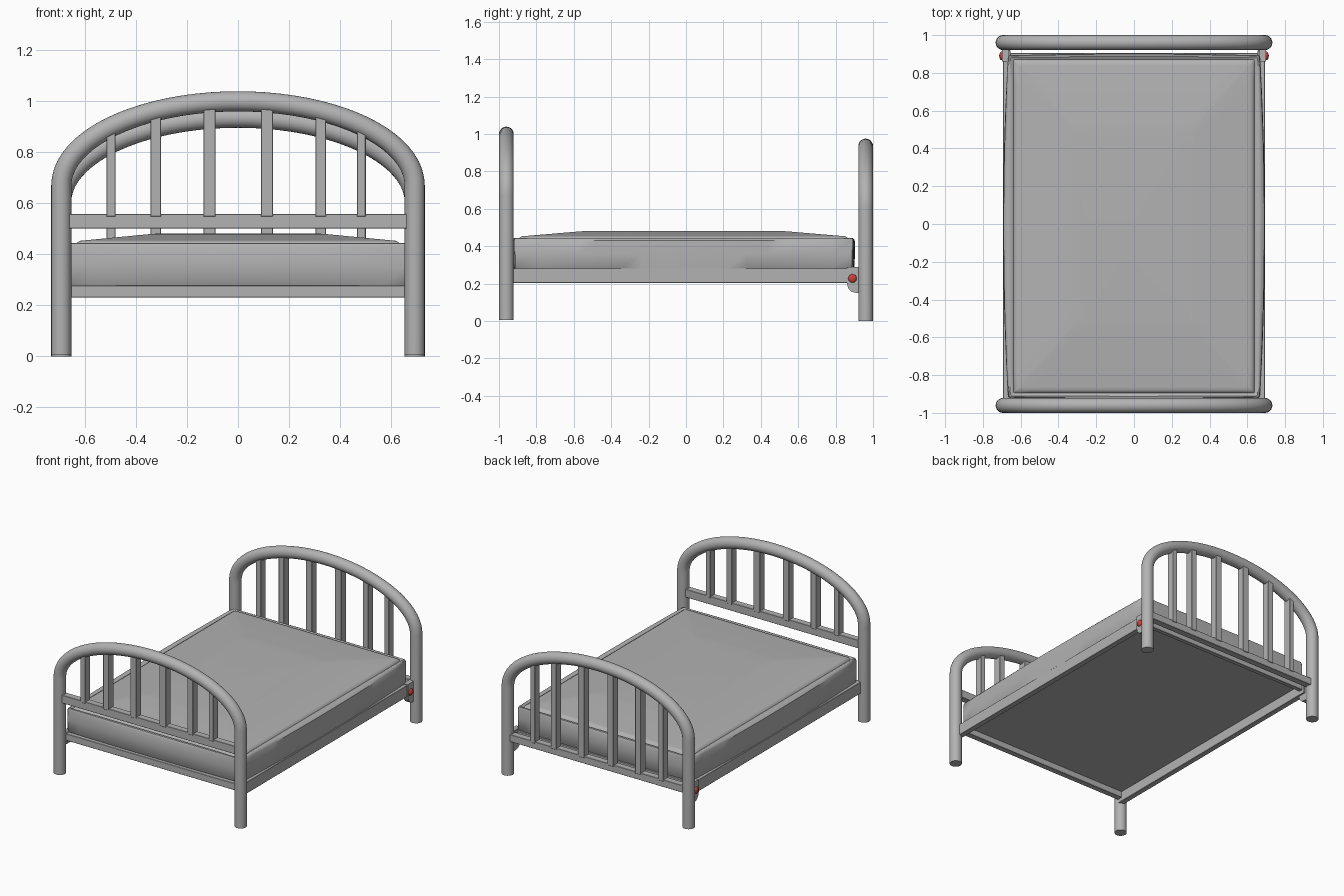
import bpy, bmesh, math

if "Cube" in bpy.data.objects:
    bpy.data.objects.remove(bpy.data.objects["Cube"])

LEG_X, LEG_R = 0.693, 0.0395
ARCH_B = 0.330          # rise of the arch centreline above the straight legs


def material(name, colour):
    mat = bpy.data.materials.new(name)
    mat.diffuse_color = colour
    mat.use_nodes = True
    mat.node_tree.nodes["Principled BSDF"].inputs["Base Color"].default_value = mat.diffuse_color
    return mat


GREY = material("dark_grey", (0.45, 0.45, 0.45, 1))
RED = material("red", (0.6, 0.05, 0.04, 1))


def add_object(name, bm, mat=GREY, angle=35):
    bmesh.ops.recalc_face_normals(bm, faces=bm.faces)
    me = bpy.data.meshes.new(name)
    bm.to_mesh(me)
    bm.free()
    me.materials.append(mat)
    ob = bpy.data.objects.new(name, me)
    bpy.context.collection.objects.link(ob)
    bpy.ops.object.select_all(action='DESELECT')
    ob.select_set(True)
    bpy.context.view_layer.objects.active = ob
    bpy.ops.object.shade_smooth_by_angle(angle=math.radians(angle))
    return ob


def box(name, x, y, z):
    bm = bmesh.new()
    bmesh.ops.create_cube(bm, size=1)
    for v in bm.verts:
        for i, (a, b) in enumerate((x, y, z)):
            v.co[i] = a if v.co[i] < 0 else b
    bmesh.ops.bevel(bm, geom=bm.edges[:], offset=0.002, segments=1, affect='EDGES')
    return add_object(name, bm)


def skin(bm, rings):
    # join matching vertex rings with quads and close both ends
    n = len(rings[0])
    for r1, r2 in zip(rings, rings[1:]):
        for k in range(n):
            bm.faces.new((r1[k], r1[(k + 1) % n], r2[(k + 1) % n], r2[k]))
    bm.faces.new(rings[0])
    bm.faces.new(rings[-1])


def arch_tube(name, y, z0, spring):
    # round tube swept up one leg, over the half ellipse and down the other leg
    path = [(LEG_X, z0, 0)]
    for i in range(41):
        a = math.pi * i / 40
        path.append((LEG_X * math.cos(a), spring + ARCH_B * math.sin(a),
                     math.atan2(math.sin(a) / ARCH_B, math.cos(a) / LEG_X)))
    path.append((-LEG_X, z0, math.pi))
    bm = bmesh.new()
    n = 24
    rings = []
    for px, pz, t in path:
        ring = []
        for k in range(n):
            b = 2 * math.pi * k / n
            r = LEG_R * math.cos(b)
            ring.append(bm.verts.new((px + r * math.cos(t), y + LEG_R * math.sin(b),
                                      pz + r * math.sin(t))))
        rings.append(ring)
    skin(bm, rings)
    return add_object(name, bm)


def bed_end(label, y, z0, spring, bar):
    arch_tube(label + "_arch", y, z0, spring)
    box(label + "_crossbar", (-0.668, 0.668), (y - 0.023, y + 0.023), bar)
    for i, (x, w) in enumerate(((-0.498, .036), (-0.322, .042), (-0.112, .047),
                                (0.113, .047), (0.324, .042), (0.484, .034))):
        top = spring + ARCH_B * math.sqrt(1 - (x / LEG_X) ** 2)
        box(f"{label}_slat_{i + 1}", (x - w / 2, x + w / 2), (y - 0.027, y + 0.027),
            (bar[1] - 0.01, top - 0.01))


# Front and back ends
bed_end("front", -0.9605, 0.005, 0.67, (0.502, 0.558))
bed_end("back", 0.9605, 0.0, 0.606, (0.235, 0.285))

# Side rails
for s, side in ((-1, "left"), (1, "right")):
    box(side + "_rail", tuple(sorted((s * 0.655, s * 0.693))), (-0.94, 0.92), (0.203, 0.282))

    # Corner bracket plate with a curved lower edge
    bm = bmesh.new()
    prof = [(0.94, 0.29), (0.86, 0.29), (0.86, 0.20), (0.868, 0.175),
            (0.885, 0.157), (0.91, 0.15), (0.94, 0.15)]
    f = bm.faces.new([bm.verts.new((s * 0.665, y, z)) for y, z in prof])
    ext = bmesh.ops.extrude_face_region(bm, geom=[f])
    for v in ext['geom']:
        if isinstance(v, bmesh.types.BMVert):
            v.co.x = s * 0.70
    add_object(side + "_bracket", bm)

    # Red bolt head
    bm = bmesh.new()
    bmesh.ops.create_uvsphere(bm, u_segments=16, v_segments=10, radius=0.023)
    for v in bm.verts:
        v.co.x = v.co.x * 0.6 + s * 0.70
        v.co.y += 0.89
        v.co.z += 0.228
    add_object(side + "_bolt", bm, RED)

# End rails under the mattress
box("front_rail", (-0.66, 0.66), (-0.945, -0.905), (0.23, 0.277))
box("back_rail", (-0.66, 0.66), (0.875, 0.905), (0.23, 0.277))

# Mattress: stacked rounded rectangles (half x, half y, z, side bulge)
layers = [(.660, .898, .272, .018), (.666, .905, .282, .022), (.668, .906, .36, .025),
          (.667, .906, .43, .023), (.662, .903, .442, .014),
          (.655, .897, .445, .005), (.645, .89, .440, 0), (.638, .883, .436, 0),
          (.632, .877, .446, 0), (.62, .866, .453, 0), (.605, .85, .4545, 0),
          (.34, .55, .480, 0), (.30, .50, .482, 0)]
bm = bmesh.new()
rings = []
for hx, hy, z, bulge in layers:
    c, ring = 0.006, []
    for q in range(4):
        ax, ay = ((hx, hy), (hy, hx))[q % 2]
        for k in range(17):
            t = -1 + 2 * k / 16
            u, v = ax + bulge * (1 - t * t) * (1 if q % 2 == 0 else 0.4), t * (ay - c)
            x, y = ((u, v), (-v, u), (-u, -v), (v, -u))[q]
            ring.append(bm.verts.new((x, y - 0.013, z)))
    rings.append(ring)
skin(bm, rings)
add_object("mattress", bm, angle=40)
